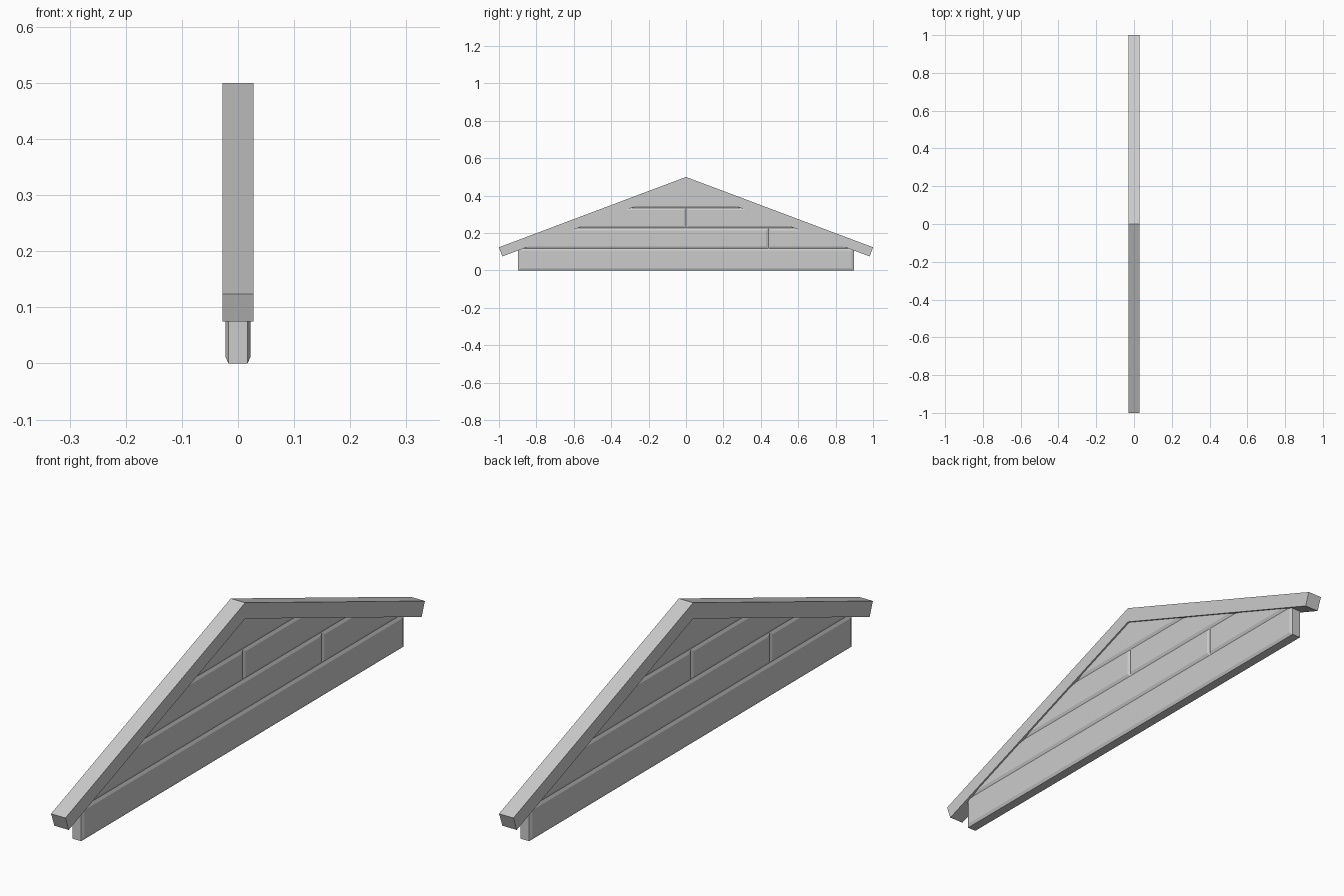
import bpy, bmesh, math
from mathutils import Matrix

if "Cube" in bpy.data.objects:
    bpy.data.objects.remove(bpy.data.objects["Cube"])

SLOPE = 0.376      # roof rise per unit of y
APEX = 0.472       # peak of the line the boards are cut to, inside the roof trim


def finish(name, bm):
    bmesh.ops.recalc_face_normals(bm, faces=bm.faces)
    me = bpy.data.meshes.new(name)
    bm.to_mesh(me)
    bm.free()
    ob = bpy.data.objects.new(name, me)
    bpy.context.collection.objects.link(ob)
    return ob


def prism(profile, x0, x1):
    """Extrude a (y, z) profile along x; returns the bmesh and its x1 cap."""
    bm = bmesh.new()
    face = bm.faces.new([bm.verts.new((x0, y, z)) for y, z in profile])
    ext = bmesh.ops.extrude_face_region(bm, geom=[face], use_keep_orig=True)["geom"]
    verts = [g for g in ext if isinstance(g, bmesh.types.BMVert)]
    bmesh.ops.translate(bm, verts=verts, vec=(x1 - x0, 0, 0))
    cap = [g for g in ext if isinstance(g, bmesh.types.BMFace)][0]
    bmesh.ops.recalc_face_normals(bm, faces=bm.faces)
    return bm, cap


def plank(name, profile, turn):
    """Half-thickness plank with its outer rim chamfered."""
    bm, cap = prism(profile, 0, 0.017)
    bmesh.ops.inset_region(bm, faces=[cap], thickness=0.011, depth=0.0,
                           use_even_offset=True, use_boundary=True)
    bmesh.ops.translate(bm, verts=cap.verts, vec=(0.005, 0, 0))
    bmesh.ops.transform(bm, matrix=Matrix.Rotation(turn, 4, 'Z'), verts=bm.verts)
    finish(name, bm)


def edge(z):
    return (APEX - z) / SLOPE


# Roof trim: a chevron board
bm, _ = prism([(0, 0.5), (1, 0.124), (0.982, 0.075), (0, 0.444),
               (-0.982, 0.075), (-1, 0.124)], -0.028, 0.028)
finish("roof_trim", bm)

# Plank rows; the other side is the same set turned half way round
z1, z2, z3 = 0.117, 0.226, 0.334
rows = {
    "bottom_plank": [(-0.897, 0), (0.897, 0), (0.897, z1), (-0.897, z1)],
    "second_row_long_plank": [(-edge(z1), z1), (0.44, z1), (0.44, z2), (-edge(z2), z2)],
    "second_row_short_plank": [(0.44, z1), (edge(z1), z1), (edge(z2), z2), (0.44, z2)],
    "third_row_left_plank": [(-edge(z2), z2), (0, z2), (0, z3), (-edge(z3), z3)],
    "third_row_right_plank": [(0, z2), (edge(z2), z2), (edge(z3), z3), (0, z3)],
    "peak_plank": [(-edge(z3), z3), (edge(z3), z3), (0, APEX)],
}
for side, turn in (("right", 0), ("left", math.pi)):
    for name, profile in rows.items():
        plank(f"{name}_{side}", profile, turn)
